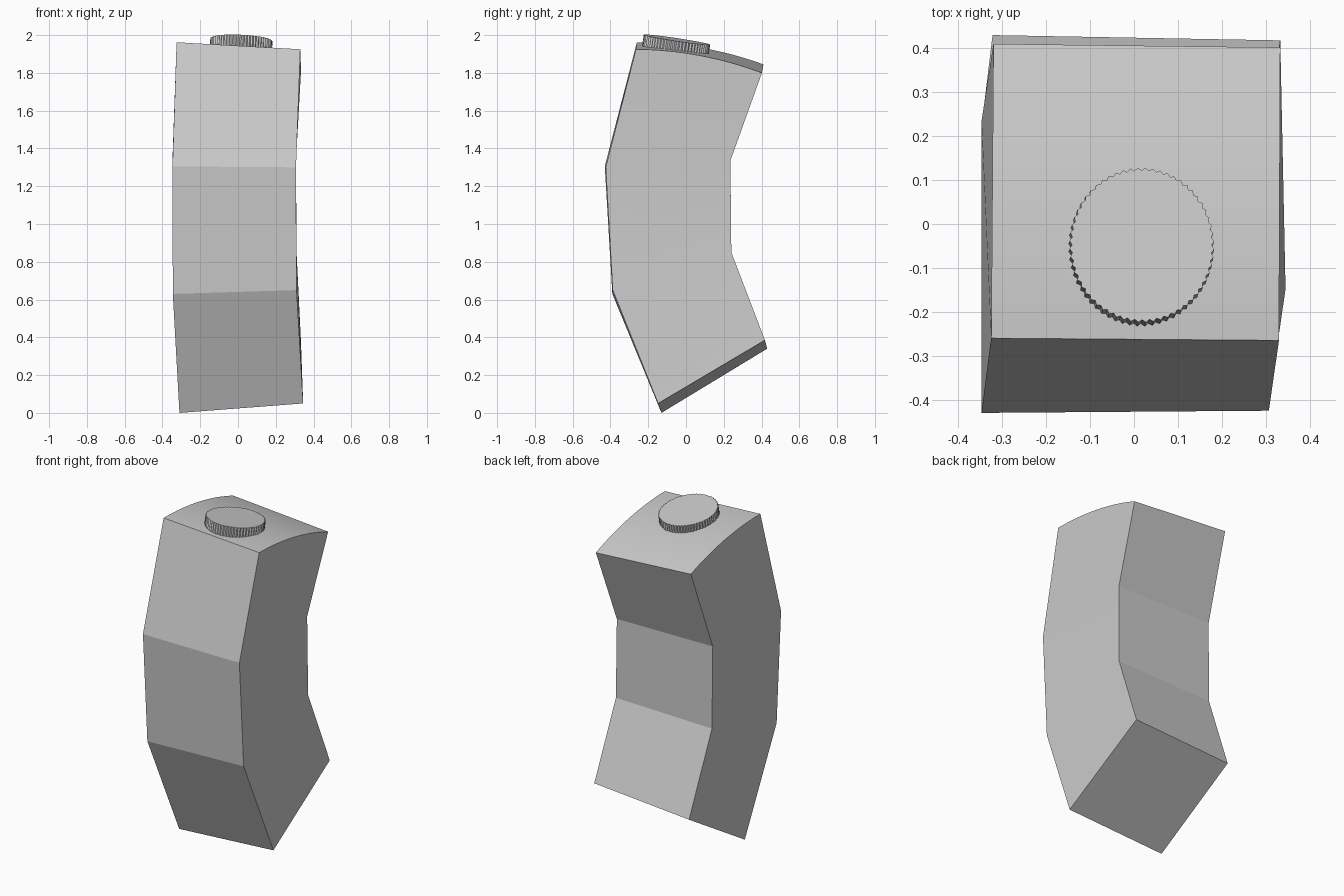
import bpy, bmesh, math
from mathutils import Vector, Matrix

cube = bpy.data.objects.get("Cube")
if cube:
    bpy.data.objects.remove(cube, do_unlink=True)

grey = bpy.data.materials.new("light_grey")
grey.use_nodes = True
colour = (0.6, 0.6, 0.6, 1)
grey.diffuse_color = colour
grey.node_tree.nodes["Principled BSDF"].inputs["Base Color"].default_value = colour


def add_object(name, bm):
    bmesh.ops.recalc_face_normals(bm, faces=bm.faces)
    mesh = bpy.data.meshes.new(name)
    bm.to_mesh(mesh)
    bm.free()
    mesh.materials.append(grey)
    obj = bpy.data.objects.new(name, mesh)
    bpy.context.collection.objects.link(obj)
    bpy.ops.object.select_all(action="DESELECT")
    obj.select_set(True)
    bpy.context.view_layer.objects.active = obj
    bpy.ops.object.shade_smooth_by_angle(angle=math.radians(10))
    return obj


# Outline of each side, from bottom front up the front and down the back
left = [(-.31, -.13, 0), (-.345, -.39, .63), (-.347, -.43, 1.305), (-.325, -.26, 1.962),
        (-.32, .41, 1.845), (-.347, .235, 1.34), (-.345, .24, .835), (-.322, .43, .34)]
right = [(.345, -.148, .05), (.31, -.388, .65), (.307, -.425, 1.3), (.33, -.265, 1.925),
         (.333, .402, 1.80), (.307, .235, 1.335), (.31, .24, .85), (.333, .418, .385)]
BULGE, STEPS = 0.03, 16


def with_domed_top(points):
    """Replace the straight top edge by a shallow arc."""
    pts = [Vector(p) for p in points]
    front, back = pts[3], pts[4]
    arc = []
    for i in range(1, STEPS):
        t = i / STEPS
        lift = Vector((0, .18, .98)) * BULGE * 4 * t * (1 - t)
        arc.append(front.lerp(back, t) + lift)
    return pts[:4] + arc + pts[4:]


# Bent body, joining the two outlines
bm = bmesh.new()
rails = [[bm.verts.new(p) for p in with_domed_top(side)] for side in (left, right)]
n = len(rails[0])
for i in range(n):
    j = (i + 1) % n
    bm.faces.new((rails[0][i], rails[0][j], rails[1][j], rails[1][i]))
# Side walls: one panel per segment of the bend
for rail in rails:
    low = [rail[0], rail[1], rail[-2], rail[-1]]
    mid = [rail[1], rail[2], rail[-3], rail[-2]]
    top = rail[2:-2]
    for panel in (low, mid, top):
        bm.faces.new(panel)
add_object("bent_body", bm)

# Ridged cap on the domed top
TEETH, DEPTH = 60, 0.08
bm = bmesh.new()
rings = []
for z in (-DEPTH, 0):
    ring = []
    for k in range(TEETH * 2):
        a = math.pi * k / TEETH
        r = 1.0 if k % 2 else 0.965
        ring.append(bm.verts.new((.165 * r * math.cos(a), .178 * r * math.sin(a), z)))
    rings.append(ring)
    bm.faces.new(ring)
for k in range(TEETH * 2):
    m = (k + 1) % (TEETH * 2)
    bm.faces.new((rings[0][k], rings[0][m], rings[1][m], rings[1][k]))
cap = add_object("ridged_cap", bm)
tilt = Vector((0, 0, 1)).rotation_difference(Vector((.05, .15, 1)))
cap.matrix_world = Matrix.Translation((.018, -.048, 1.976)) @ tilt.to_matrix().to_4x4()
